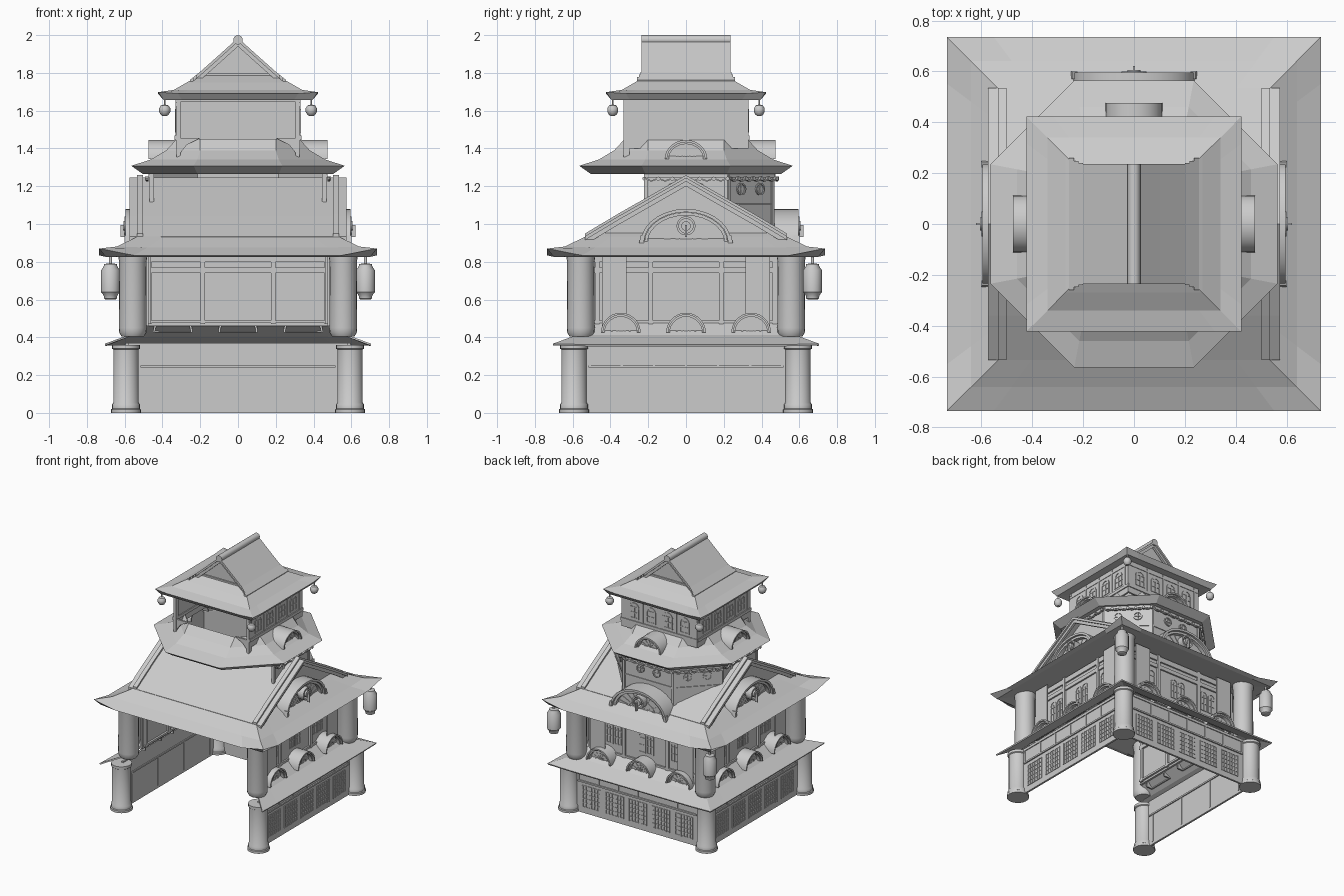
import bpy, bmesh
from math import sin, cos, pi, radians

cube = bpy.data.objects.get("Cube")
if cube:
    bpy.data.objects.remove(cube, do_unlink=True)

grey = bpy.data.materials.new("plain grey")
grey.use_nodes = True
grey.diffuse_color = (0.6, 0.6, 0.6, 1)
grey.node_tree.nodes["Principled BSDF"].inputs["Base Color"].default_value = (0.6, 0.6, 0.6, 1)

parts = {}
RIGHT, BACK, LEFT = 0, 90, 180
WALLED = (RIGHT, BACK, LEFT)      # the front stays open


def part(name):
    if name not in parts:
        parts[name] = bmesh.new()
    return parts[name]


def finish(name, bm, smooth=False, closed=True):
    bmesh.ops.remove_doubles(bm, verts=bm.verts, dist=1e-5)
    if closed:
        bmesh.ops.recalc_face_normals(bm, faces=bm.faces)
    for f in bm.faces:
        f.smooth = smooth
    me = bpy.data.meshes.new(name)
    bm.to_mesh(me)
    bm.free()
    me.materials.append(grey)
    if smooth:
        me.set_sharp_from_angle(angle=radians(35))
    ob = bpy.data.objects.new(name, me)
    bpy.context.scene.collection.objects.link(ob)
    return ob


def prism(name, pts, d0, d1, a):
    """Outline (u, z) extruded outwards from d0 to d1 on the side facing angle a."""
    bm = bmesh.new()
    c, s = cos(radians(a)), sin(radians(a))
    rows = [[bm.verts.new((c * d - s * u, s * d + c * u, z)) for u, z in pts] for d in (d0, d1)]
    n = len(pts)
    bm.faces.new(rows[0])
    bm.faces.new(rows[1][::-1])
    for i in range(n):
        j = (i + 1) % n
        bm.faces.new((rows[0][i], rows[1][i], rows[1][j], rows[0][j]))
    bmesh.ops.recalc_face_normals(bm, faces=bm.faces)
    tmp = bpy.data.meshes.new("tmp")
    bm.to_mesh(tmp)
    bm.free()
    part(name).from_mesh(tmp)
    bpy.data.meshes.remove(tmp)


def slab(name, u, w, z0, z1, d0, d1, a):
    prism(name, [(u - w / 2, z0), (u + w / 2, z0), (u + w / 2, z1), (u - w / 2, z1)], d0, d1, a)


def curve(u, z, ru, rz, start=0, end=pi, n=14):
    return [(u + ru * cos(start + (end - start) * i / n), z + rz * sin(start + (end - start) * i / n))
            for i in range(n + 1)]


def arch(name, u, z, ru, rz, t, d0, d1, a, start=0, end=pi, n=14):
    inner = curve(u, z, ru - t, rz - t, start, end, n)
    prism(name, curve(u, z, ru, rz, start, end, n) + inner[::-1], d0, d1, a)


def disc(name, u, z, r, d0, d1, a, n=16):
    prism(name, curve(u, z, r, r, 0, 2 * pi, n)[:-1], d0, d1, a)


def lathe(name, x, y, profile, n=16):
    bm = part(name)
    rows = [[bm.verts.new((x + r * cos(2 * pi * i / n), y + r * sin(2 * pi * i / n), z))
             for i in range(n)] for r, z in profile]
    for lo, hi in zip(rows, rows[1:]):
        for i in range(n):
            j = (i + 1) % n
            bm.faces.new((lo[i], lo[j], hi[j], hi[i]))
    bm.faces.new(rows[0][::-1])
    bm.faces.new(rows[-1])


def square(h, z, lift=0):
    """Square outline split near each corner, corners raised by lift."""
    pts = []
    for k in range(4):
        c, s = cos(k * pi / 2), sin(k * pi / 2)
        for u, up in ((-h, lift), (-h * .75, 0), (h * .75, 0)):
            pts.append((c * h - s * u, s * h + c * u, z + up))
    return pts


def octagon(h, e, z):
    return [(h, -e, z), (h, e, z), (e, h, z), (-e, h, z),
            (-h, e, z), (-h, -e, z), (-e, -h, z), (e, -h, z)]


def loft(name, rings, thick, skip=()):
    """Roof sheet through the rings, from the soffit out to the eave and up."""
    bm = bmesh.new()
    rows = [[bm.verts.new(p) for p in r] for r in rings]
    n = len(rows[0])
    for lo, hi in zip(rows, rows[1:]):
        for i in range(n):
            if i not in skip:
                j = (i + 1) % n
                bm.faces.new((lo[i], lo[j], hi[j], hi[i]))
    ob = finish(name, bm, closed=False)
    m = ob.modifiers.new("thickness", "SOLIDIFY")
    m.thickness, m.offset = thick, -1


def strip(name, line, top, bottom, d0, d1, a):
    prism(name, [(u, z + top) for u, z in line] + [(u, z + bottom) for u, z in line[::-1]], d0, d1, a)


def gable_roof(name, half, length, wall, a):
    """Pitched roof over a half profile from eave to ridge, with gable ends."""
    line = half + [(-u, z) for u, z in half[-2::-1]]
    strip(name + "_slopes", line, 0, -.02, -length, length, a)
    for f in (a, a + 180):
        prism(name + "_gable_walls", line, wall - .02, wall, f)
        strip(name + "_barge_boards", line, -.015, -.045, length - .03, length - .012, f)
    return line


def dormer(name, z, ru, rz, d0, d1, a, u=0, t=.02, spokes=7):
    """Curved hood with a rim, a recessed back and a low fan of bars."""
    back = d1 - .045
    arch(name + "_hoods", u, z, ru, rz, t * .6, d0, d1, a)
    arch(name + "_rims", u, z, ru * .92, rz * .9, t * .6, back, d1 - .015, a)
    prism(name + "_backs", curve(u, z, ru * .9, rz * .9), back - .012, back, a)
    arch(name + "_bars", u, z, ru * .5, rz * .5, t * .4, back, back + .005, a)
    for i in range(1, spokes):
        q = pi * i / spokes
        w = t * .14
        tip, dx, dz = (ru * .85 * cos(q), rz * .85 * sin(q)), -sin(q) * w, cos(q) * w
        prism(name + "_bars", [(u + dx, z + dz), (u - dx, z - dz),
              (u + tip[0] - dx, z + tip[1] - dz), (u + tip[0] + dx, z + tip[1] + dz)], back, back + .004, a)


def window(name, u, z0, w, h, d, a):
    arch(name, u, z0 + h - w / 2, w / 2, w / 2, w * .14, d, d + .005, a, n=8)
    for k in (-.43, 0, .43):
        slab(name, u + k * w, w * .12, z0, z0 + h - w * .45, d, d + .005, a)
    for k in (0, .35, .68):
        slab(name, u, w, z0 + k * h, z0 + k * h + w * .1, d, d + .004, a)


# Ground storey: walls, beams and lattice on three sides
for a in WALLED:
    slab("ground_walls", 0, 1.18, 0, .37, .58, .595, a)
    slab("ground_beams", 0, 1.03, .24, .252, .572, .605, a)
    slab("ground_beams", 0, 1.1, .345, .365, .595, .602, a)
    for i in range(7):
        slab("ground_studs", (i - 3) * .17, .012, .25, .35, .594, .6, a)
    for i in range(5):
        u = (i - 2) * .2
        for k in range(7):
            slab("ground_lattice", u + (k - 3) * .025, .007, .045, .215, .595, .6, a)
        for k in range(6):
            slab("ground_lattice", u, .157, .045 + k * .033, .051 + k * .033, .595, .599, a)
for a in (RIGHT, LEFT):
    for u in (-.48, -.16, .16, .48):
        slab("ground_inner_posts", u, .014, .02, .24, .575, .582, a)

# Corner pillars of both lower storeys
for x in (-1, 1):
    for y in (-1, 1):
        lathe("ground_pillars", x * .593, y * .593, [(.08, 0), (.08, .018), (.074, .022), (.074, .045),
              (.067, .055), (.067, .335), (.074, .34), (.074, .36)], 20)
        lathe("upper_pillars", x * .557, y * .557, [(.06, .405), (.072, .425), (.074, .45), (.072, .8),
              (.076, .82), (.076, .86)], 20)

# Skirt roof between storeys, open at the front
loft("skirt_roof", [square(.705, .362, .004), square(.58, .412), square(.49, .482)], .01, skip=(9, 10, 11))

# Middle storey
for a in WALLED:
    slab("middle_walls", 0, 1.0, .46, .87, .475, .49, a)
    for z0, z1 in ((.475, .49), (.74, .77), (.8, .84)):
        slab("middle_beams", 0, .98, z0, z1, .46, .502, a)
    for u in (-.47, -.187, .187, .47):
        slab("middle_posts", u, .025, .47, .85, .46, .504, a)
    for u in (-.28, 0, .28):
        for k in (-.035, .035):
            window("middle_windows", u + k, .55, .062, .16, .49, a)
    for u in (-.345, 0, .345):
        dormer("skirt_dormer", .425, .105, .105, .49, .595, a, u, .018)
    for u in (-.38, .38):
        slab("banners", u, .13, .45, .83, .545, .552, a)

# Broad roof with gables to the sides
loft("broad_roof_skirt", [square(.49, .85), square(.7, .826), square(.735, .834, .036),
                          square(.64, .875, .006), square(.53, .935), square(.47, .965)], .008)
ridge = gable_roof("broad_roof", [(.535, .935), (.36, 1.04), (.18, 1.142), (0, 1.245)], .575, .495, RIGHT)
for a in (RIGHT, LEFT):
    strip("broad_roof_rake_ridges", ridge, .014, -.01, .502, .535, a)
for a in WALLED:
    dormer("broad_roof_dormer", .9, .24, .18, .45, .595, a, 0, .028, 11)
    arch("crest_rings", 0, .99, .05, .05, .012, .55, .6, a, 0, 1.999 * pi, 24)
    disc("crest_discs", 0, .99, .025, .55, .605, a)
    slab("crest_rods", 0, .009, .93, .995, .6, .622, a)
    for k in (-1, 1):
        prism("dormer_feet", [(k * .222, .94), (k * .24, .94), (k * .248, .9), (k * .23, .9)], .57, .6, a)

# Eight-sided storey, front three walls left out
for a, half, d in ((0, .22, .46), (45, .17, .481), (90, .22, .46), (135, .17, .481), (180, .22, .46)):
    slab("octagon_walls", 0, 2 * half, .93, 1.31, d - .015, d, a)
    slab("octagon_beams", 0, 2 * half, 1.245, 1.265, d, d + .015, a)
    slab("octagon_beams", 0, 2 * half, 1.1, 1.112, d, d + .006, a)
    for u in (-half, half):
        slab("octagon_posts", u * .97, .02, .95, 1.29, d - .01, d + .008, a)
    for u in (-.07, .07):
        arch("round_windows", u, 1.185, .033, .033, .008, d, d + .008, a, 0, 1.999 * pi, 18)
        slab("round_window_bars", u, .006, 1.155, 1.215, d, d + .005, a)
        slab("round_window_bars", u, .06, 1.182, 1.188, d, d + .005, a)
    for i in range(6):
        u = (i - 2.5) * half / 3
        arch("garlands", u, 1.25, half / 6, .025, .008, d + .015, d + .028, a, pi, 2 * pi, 6)
        disc("garland_beads", u + half / 6, 1.24, .011, d + .014, d + .032, a, 8)

# Eight-sided roof and its small dormers
loft("octagon_roof", [octagon(.45, .2, 1.272), octagon(.505, .215, 1.266), octagon(.565, .235, 1.308),
                      octagon(.46, .215, 1.342), octagon(.38, .2, 1.39), octagon(.325, .2, 1.45)], .008)
for a in WALLED:
    dormer("octagon_dormer", 1.345, .112, .1, .33, .475, a, 0, .02)

# Top storey
for a in WALLED:
    slab("top_walls", 0, .66, 1.4, 1.67, .315, .328, a)
    slab("top_beams", 0, .66, 1.445, 1.468, .308, .335, a)
    slab("top_beams", 0, .65, 1.625, 1.64, .32, .332, a)
    for i in range(4):
        u = (i - 1.5) * .145
        window("top_windows", u, 1.485, .085, .125, .328, a)
        slab("top_posts", u + .0725, .012, 1.45, 1.66, .32, .332, a)
slab("top_front_beam", 0, .66, 1.645, 1.67, .31, .33, -90)
for k in (-1, 1):
    slab("corner_posts", k * .315, .022, 1.355, 1.67, .3, .33, -90)
    prism("corner_brackets", [(k * .31, 1.37), (k * .31, 1.455), (k * .2, 1.455), (k * .27, 1.42)], .31, .325, -90)

# Crowning roof with gables to front and back
loft("crown_roof_skirt", [square(.32, 1.664), square(.395, 1.657), square(.423, 1.69, .008),
                          square(.34, 1.71), square(.27, 1.75), square(.2, 1.785)], .008)
gable_roof("crown_roof", [(.255, 1.762), (.2, 1.806), (.1, 1.895), (0, 1.985)], .235, .19, BACK)
disc("crown_ridge", 0, 1.975, .025, -.235, .235, BACK)
for a in (-90, BACK):
    slab("crown_gable_beam", 0, .38, 1.785, 1.797, .18, .2, a)
    # rakes flare outwards towards the eaves in small steps
    for k in (-1, 1):
        for u, z, d in ((.2, 1.806, .24), (.218, 1.7916, .248), (.236, 1.7772, .26)):
            strip("crown_rake_toes", [(k * .255, 1.762), (k * u, z)], 0, -.02, .2, d, a)

# Hanging lanterns
big = [(.025, .6), (.034, .605), (.036, .622), (.05, .64), (.05, .755), (.036, .775),
       (.034, .788), (.008, .792), (.008, .85)]
for x in (-1, 1):
    lathe("large_lanterns", x * .675, .67, big, 12)
    for y in (-1, 1):
        lathe("small_lanterns", x * .388, y * .388, [(.012, 1.572), (.022, 1.58), (.03, 1.595), (.03, 1.612),
              (.02, 1.628), (.005, 1.632), (.005, 1.69)], 10)

SMOOTH = ("pillars", "lanterns", "hoods", "rims", "crown_ridge")
for name, bm in parts.items():
    finish(name, bm, smooth=name.endswith(SMOOTH))
